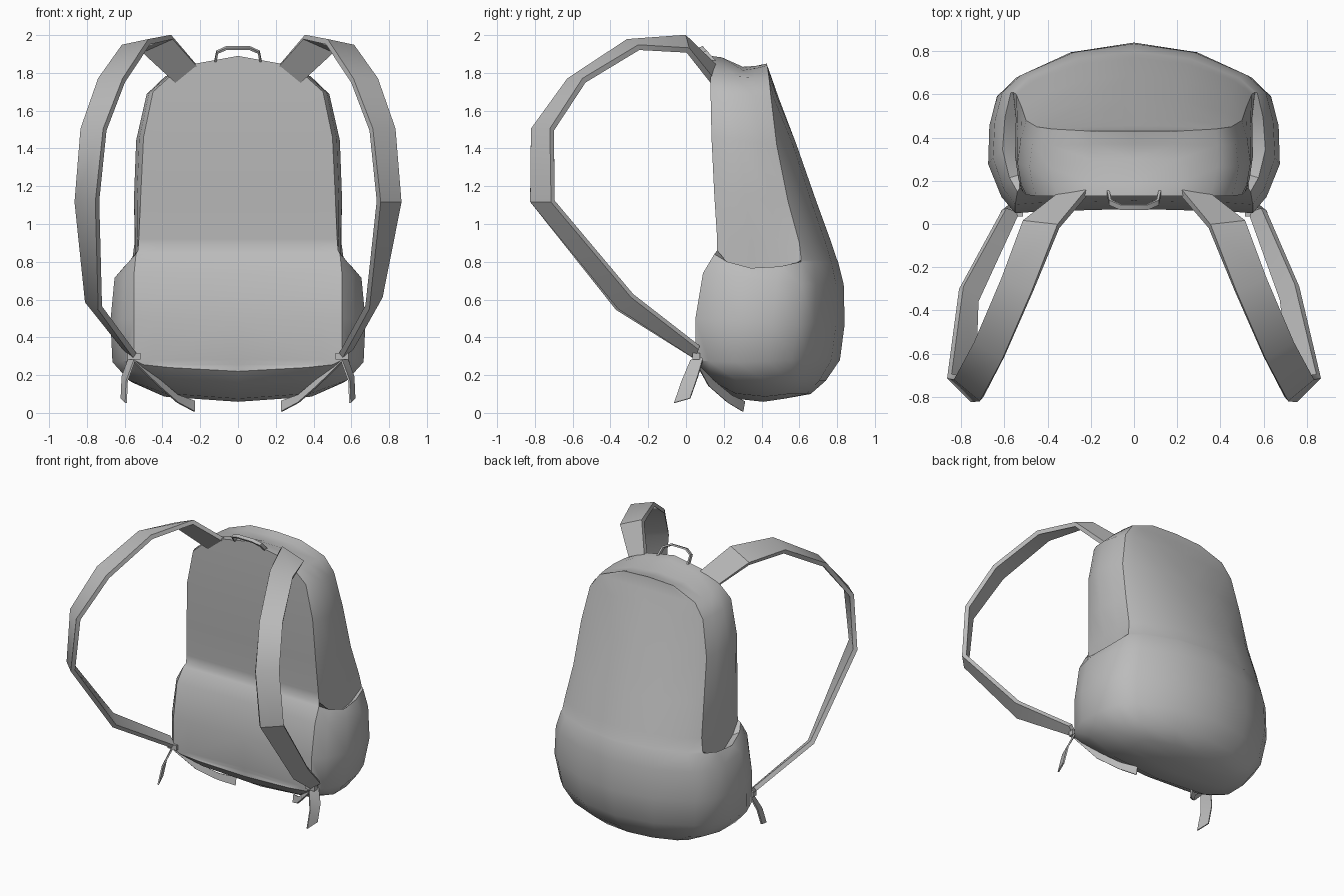
import bpy, bmesh, math
from mathutils import Vector

if "Cube" in bpy.data.objects:
    bpy.data.objects.remove(bpy.data.objects["Cube"])

grey = bpy.data.materials.new("grey fabric")
grey.diffuse_color = (0.5, 0.5, 0.5, 1)
grey.use_nodes = True
grey.node_tree.nodes["Principled BSDF"].inputs["Base Color"].default_value = grey.diffuse_color


def smooth(ob, angle):
    bpy.ops.object.select_all(action='DESELECT')
    ob.select_set(True)
    bpy.context.view_layer.objects.active = ob
    bpy.ops.object.shade_smooth_by_angle(angle=math.radians(angle))


def make_object(name, bm, angle=35):
    bmesh.ops.remove_doubles(bm, verts=bm.verts, dist=0.0005)
    bmesh.ops.recalc_face_normals(bm, faces=bm.faces)
    mesh = bpy.data.meshes.new(name)
    bm.to_mesh(mesh)
    bm.free()
    mesh.materials.append(grey)
    ob = bpy.data.objects.new(name, mesh)
    bpy.context.collection.objects.link(ob)
    smooth(ob, angle)
    return ob


def face(bm, verts):
    if len({tuple(round(c, 4) for c in v.co) for v in verts}) > 2:
        bm.faces.new(verts)


# Bag body: rows from top to bottom, each running from front centre to back centre
FRONT = [(0, .13, 1.89), (.22, .13, 1.85), (.35, .13, 1.79), (.45, .13, 1.70), (.50, .135, 1.46),
         (.515, .15, 1.15), (.525, .165, .92), (.53, .165, .86), (.54, .15, .84), (.55, .09, .74),
         (.55, .05, .50), (.55, .05, .28), (.50, .055, .255), (.36, .06, .24), (0, .075, .22)]
BACK = [(0, .43, 1.85), (.20, .43, 1.84), (.38, .44, 1.77), (.45, .45, 1.67), (.50, .48, 1.42),
        (.52, .54, 1.12), (.545, .60, .90), (.56, .61, .81), (.57, .61, .80), (.61, .61, .68),
        (.635, .59, .47), (.61, .56, .28), (.53, .55, .17), (.39, .54, .10), (0, .52, .075)]
# Outward and vertical swelling of the side panel, including the side pocket mouth
SWELL = [(0, -.035), (0, -.03), (.02, 0), (.03, 0), (.035, 0), (.03, 0), (.01, 0), (-.005, -.12),
         (.05, -.05), (.07, 0), (.08, 0), (.08, -.01), (.06, -.04), (.01, -.07), (0, -.075)]
SPINE = [.43, .43, .455, .49, .585, .69, .77, .80, .805, .835, .84, .815, .74, .66, .52]


def body_row(i):
    f, b = Vector(FRONT[i]), Vector(BACK[i])
    swell = Vector((SWELL[i][0], 0, SWELL[i][1]))
    end = i in (0, len(FRONT) - 1)
    dip = -.02 if 9 <= i < len(FRONT) - 1 else 0
    if i > 11:
        dip = -(.075 - f.y)
    gusset = ((.2, .0), (.57, 1), (.8, .6)) if i < 2 else ((.14, .65), (.42, 1.12), (.75, .7))
    row = [Vector((f.x * k, f.y - dip * d, f.z)) for k, d in ((0, 1), (.8, .4))]
    row += [f] + [f.lerp(b, t) + swell * s for t, s in gusset] + [b]
    row += [Vector((b.x * k, b.y + (SPINE[i] - b.y) * d, b.z))
            for k, d in ((.86, .35), (.46, .82), (0, 1))]
    return row


bm = bmesh.new()
for side in (1, -1):
    rows = [[bm.verts.new((p.x * side, p.y, p.z)) for p in body_row(i)] for i in range(len(FRONT))]
    for r, s in zip(rows, rows[1:]):
        for j in range(len(r) - 1):
            face(bm, [r[j], r[j + 1], s[j + 1], s[j]])
make_object("bag_body", bm, 42)


# Webbing: a flat band along a path, given as centre and half-width vector
def band(name, path, thick, side=1):
    bm = bmesh.new()
    pairs = []
    for c, w in path:
        c, w = Vector(c), Vector(w)
        pts = (c - w, c + w)
        pairs.append([bm.verts.new((p.x * side, p.y, p.z)) for p in pts])
    for (a, b), (c, d) in zip(pairs, pairs[1:]):
        bm.faces.new((a, b, d, c))
    ob = make_object(name, bm)
    mod = ob.modifiers.new("thickness", 'SOLIDIFY')
    mod.thickness = thick
    mod.offset = 0
    bpy.ops.object.modifier_apply(modifier=mod.name)
    smooth(ob, 50)
    return ob


STRAP = [((.27, .15, 1.79), (.055, 0, -.045)), ((.43, .0, 1.955), (.08, .01, -.035)),
         ((.54, -.28, 1.95), (.07, .03, -.015)), ((.67, -.58, 1.76), (.065, .04, 0)),
         ((.765, -.76, 1.5), (.06, .05, 0)), ((.80, -.76, 1.12), (.055, .055, 0))]
STRAP_END = [((.57, .06, .32), (.03, .01, .025))]
# The two straps hang slightly differently near the bottom
STRAP_BEND = {1: [((.72, -.32, .59), (.035, .035, .03))],
              -1: [((.765, -.33, .575), (.035, .035, .02))]}
HANGING_END = [((.56, .06, .29), (.012, .035, .012)), ((.60, .02, .18), (.012, .042, .012)),
               ((.605, -.02, .065), (.012, .042, .012))]
LOOSE_END = [((.55, .06, .29), (0, .01, .02)), ((.42, .13, .16), (0, .01, .018)),
             ((.32, .23, .075), (0, .01, .02)), ((.23, .305, .035), (0, .005, .028))]

for label, side in (("right", 1), ("left", -1)):
    band(label + "_shoulder_strap", STRAP + STRAP_BEND[side] + STRAP_END, .03, side)
    band(label + "_hanging_end", HANGING_END, .01, side)
    band(label + "_loose_end", LOOSE_END, .01, side)
    # Small strap buckle at the lower corner
    bm = bmesh.new()
    bmesh.ops.create_cube(bm, size=1)
    for v in bm.verts:
        v.co = Vector((side * .55 + v.co.x * .07, .055 + v.co.y * .04, .30 + v.co.z * .035))
    make_object(label + "_buckle", bm)

# Carry handle on top
half = [(.12, .145, 1.86), (.11, .10, 1.91), (.06, .078, 1.932)]
arc = half + [(-x, y, z) for x, y, z in reversed(half)]
band("carry_handle", [(p, (0, .012, .005)) for p in arc], .012)
